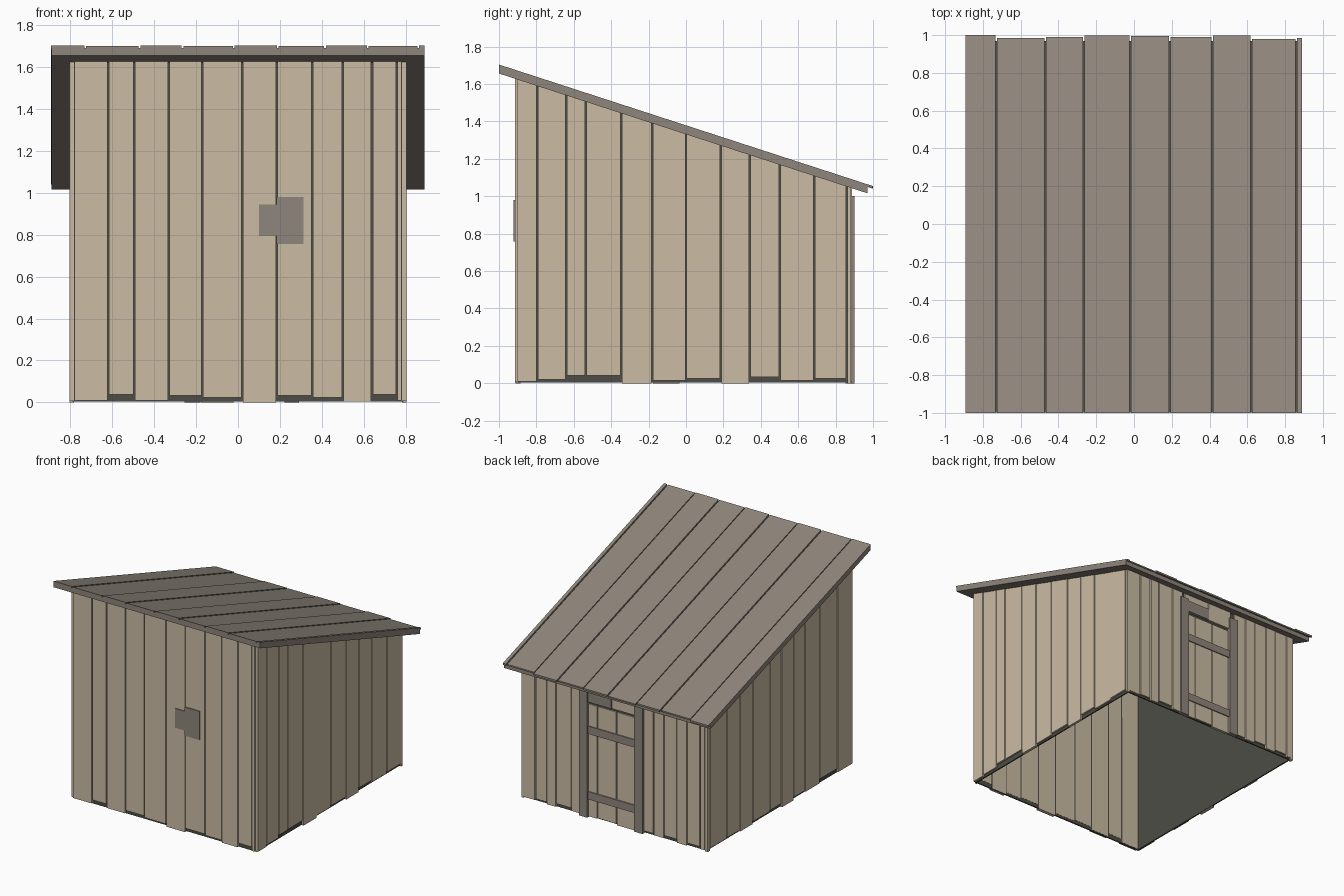
import bpy
import bmesh

cube = bpy.data.objects.get("Cube")
if cube:
    bpy.data.objects.remove(cube, do_unlink=True)


def material(name, rgb):
    m = bpy.data.materials.new(name)
    m.use_nodes = True
    m.diffuse_color = (*rgb, 1)
    bsdf = m.node_tree.nodes["Principled BSDF"]
    bsdf.inputs["Base Color"].default_value = (*rgb, 1)
    bsdf.inputs["Roughness"].default_value = 0.9
    return m


TAN = material("pale tan wood", (0.60, 0.505, 0.375))
BROWN = material("weathered brown wood", (0.275, 0.238, 0.202))
DARK = material("dark grey lining", (0.075, 0.073, 0.060))

SLOPE = 0.325
GAP = 0.004


def pitch(z):
    """Height along the roof pitch, given its height at the front edge."""
    return lambda y: z - SLOPE * (y + 1)


def flat(z):
    return lambda y: z


UNDER = pitch(1.656)


def block(bm, x0, x1, y0, y1, low, high, capped=True):
    """Box whose bottom and top follow height functions of y."""
    ring = [(x0, y0), (x1, y0), (x1, y1), (x0, y1)]
    a = [bm.verts.new((x, y, low(y))) for x, y in ring]
    b = [bm.verts.new((x, y, high(y))) for x, y in ring]
    for i in range(4):
        j = (i + 1) % 4
        bm.faces.new((a[i], a[j], b[j], b[i]))
    if capped:
        bm.faces.new(a[::-1])
        bm.faces.new(b)


def finish(name, bm, *mats):
    bmesh.ops.recalc_face_normals(bm, faces=bm.faces)
    mesh = bpy.data.meshes.new(name)
    bm.to_mesh(mesh)
    bm.free()
    for m in mats:
        mesh.materials.append(m)
    ob = bpy.data.objects.new(name, mesh)
    bpy.context.collection.objects.link(ob)
    return ob


def board(name, mat, *dims):
    bm = bmesh.new()
    block(bm, *dims)
    return finish(name, bm, mat)


def front_back_planks(name, edges, lifts, inner, outer):
    """Row of upright planks along x; outer faces alternate slightly."""
    bm = bmesh.new()
    sign = 1 if outer > inner else -1
    for i, (a, b, z) in enumerate(zip(edges, edges[1:], lifts)):
        face = outer - sign * 0.003 * (i % 2)
        block(bm, a + GAP, b - GAP, min(inner, face), max(inner, face), flat(z), UNDER)
    return finish(name, bm, TAN)


def side_planks(name, edges, lifts, sign):
    """Row of upright planks along y on one side."""
    bm = bmesh.new()
    for i, (a, b, z) in enumerate(zip(edges, edges[1:], lifts)):
        xs = sorted((sign * 0.782, sign * (0.805 - 0.003 * (i % 2))))
        block(bm, *xs, a + GAP, b - GAP, flat(z), UNDER)
    return finish(name, bm, TAN)


# Dark wall lining, open underneath
bm = bmesh.new()
block(bm, -0.79, 0.79, -0.897, 0.872, flat(0.003), UNDER, capped=False)
lining = finish("wall_lining", bm, DARK)
solid = lining.modifiers.new("thickness", "SOLIDIFY")
solid.thickness = 0.015
solid.offset = -1

# Wall planks
front_back_planks(
    "front_wall_planks",
    [-0.785, -0.62, -0.495, -0.33, -0.17, 0.02, 0.185, 0.355, 0.5, 0.64, 0.758, 0.785],
    [0.01, 0.038, 0.01, 0.033, 0.022, 0, 0.033, 0.022, 0.005, 0.038, 0.01],
    -0.885, -0.915)
side_planks(
    "right_wall_planks",
    [-0.907, -0.795, -0.64, -0.535, -0.345, -0.18, 0, 0.185, 0.34, 0.5, 0.685, 0.86, 0.887],
    [0.01, 0.02, 0.042, 0.042, 0, 0.015, 0.025, 0, 0.033, 0.015, 0.025, 0], 1)
side_planks(
    "left_wall_planks",
    [-0.907, -0.72, -0.5, -0.32, -0.18, -0.03, 0.11, 0.32, 0.48, 0.64, 0.85, 0.887],
    [0.01, 0.04, 0.01, 0.02, 0, 0.03, 0.025, 0.005, 0.02, 0.015, 0], -1)
front_back_planks(
    "back_wall_planks_right", [0.27, 0.37, 0.5, 0.58, 0.68, 0.785],
    [0.01, 0.03, 0.005, 0.02, 0.01], 0.86, 0.887)
front_back_planks(
    "back_wall_planks_left", [-0.785, -0.74, -0.63, -0.54, -0.43, -0.34, -0.23],
    [0.01, 0.025, 0.005, 0.03, 0.01, 0.02], 0.86, 0.887)
front_back_planks(
    "planks_above_door", [-0.2, 0.02, 0.25], [0.9, 0.9], 0.86, 0.887)

# Back door: planks, posts, crossbars and half header
bm = bmesh.new()
for a, b, z in [(-0.18, -0.018, 0.0), (-0.018, 0.144, 0.01), (0.144, 0.23, 0.005)]:
    block(bm, a + GAP, b - GAP, 0.86, 0.882, flat(z), flat(0.88))
finish("door_planks", bm, TAN)
for name, a, b, top in [("door_post_right", 0.222, 0.292, 1.0),
                        ("door_post_left", -0.255, -0.18, 0.99)]:
    board(name, BROWN, a, b, 0.87, 0.9, flat(0), flat(top))
for name, z in [("door_crossbar_upper", 0.65), ("door_crossbar_lower", 0.14)]:
    board(name, BROWN, -0.18, 0.222, 0.87, 0.89, flat(z), flat(z + 0.06))
board("door_header", BROWN, 0.02, 0.222, 0.87, 0.893, flat(0.9), flat(0.99))

# Patch plates on the front wall
board("front_patch_small", BROWN, 0.1, 0.187, -0.919, -0.911, flat(0.795), flat(0.945))
board("front_patch_large", BROWN, 0.185, 0.312, -0.922, -0.911, flat(0.757), flat(0.98))

# Roof slab with a dark upper face that shows between the roof planks
bm = bmesh.new()
block(bm, -0.89, 0.89, -0.999, 0.97, UNDER, pitch(1.692))
bmesh.ops.recalc_face_normals(bm, faces=bm.faces)
for f in bm.faces:
    f.material_index = 1 if f.normal.z > 0.5 else 0
finish("roof_slab", bm, BROWN, DARK)

# Roof planks with uneven rear ends
edges = [-0.897, -0.73, -0.47, -0.265, -0.02, 0.19, 0.415, 0.62, 0.86, 0.894]
ends = [1.0, 0.985, 0.99, 0.997, 0.996, 0.99, 0.998, 0.98, 0.985]
bm = bmesh.new()
for i, (a, b, end) in enumerate(zip(edges, edges[1:], ends)):
    top = 1.704 - 0.003 * (i % 2)
    block(bm, a + GAP, b - GAP, -1.0, end, pitch(1.69), pitch(top))
finish("roof_planks", bm, BROWN)
